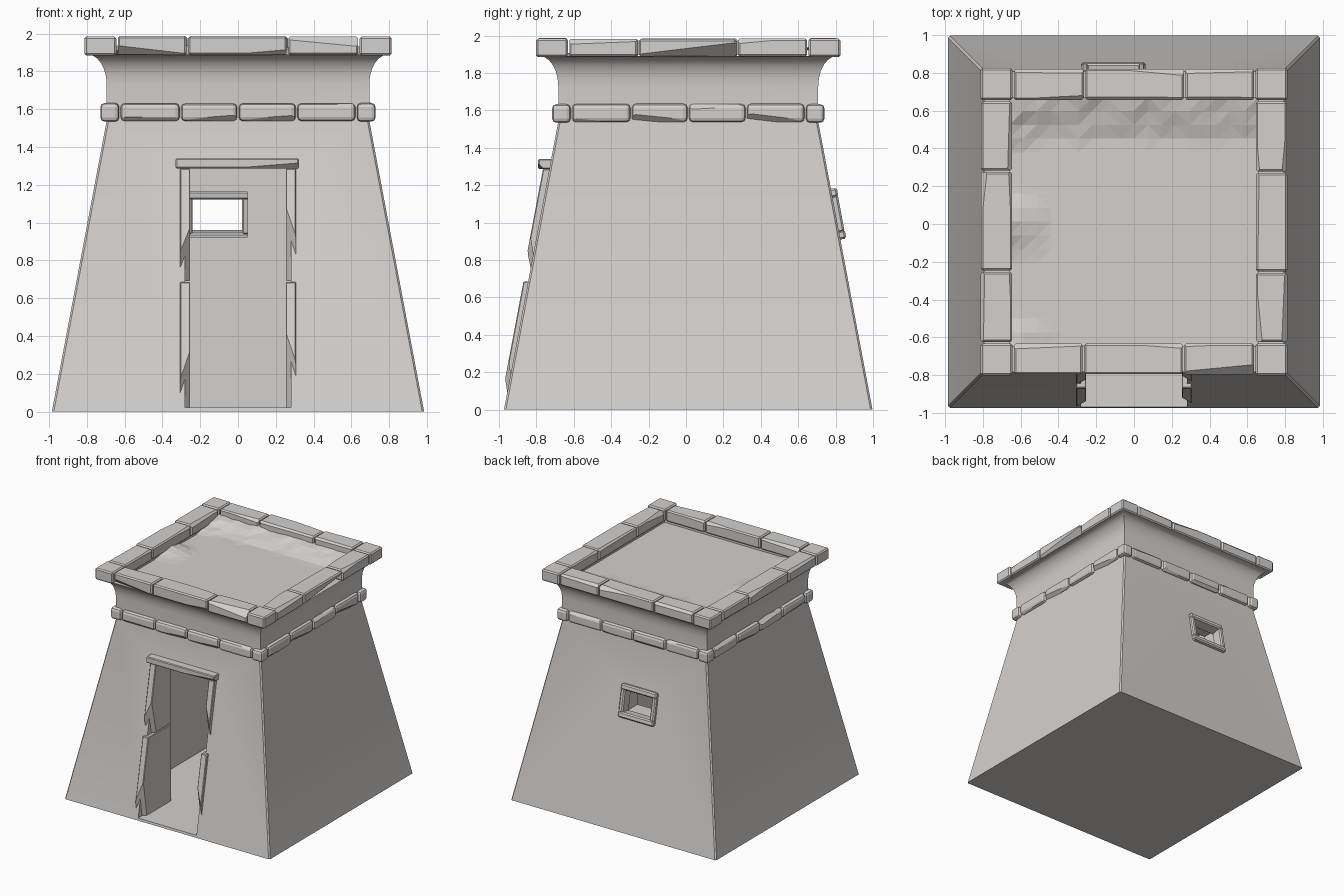
import bpy, bmesh, math, random
from mathutils import Vector, Matrix

if "Cube" in bpy.data.objects:
    bpy.data.objects.remove(bpy.data.objects["Cube"])

random.seed(4)
YC = 0.012                                  # building centre in y
BASE, TOP, WALL_H = 0.985, 0.695, 1.54
SLOPE = (BASE - TOP) / WALL_H

stone_mat = bpy.data.materials.new("pale warm stone")
stone_mat.diffuse_color = (0.66, 0.63, 0.61, 1)
stone_mat.use_nodes = True
stone_mat.node_tree.nodes["Principled BSDF"].inputs["Base Color"].default_value = stone_mat.diffuse_color


def finish(bm, name, smooth=None):
    bmesh.ops.recalc_face_normals(bm, faces=bm.faces)
    me = bpy.data.meshes.new(name)
    bm.to_mesh(me)
    bm.free()
    me.materials.append(stone_mat)
    ob = bpy.data.objects.new(name, me)
    bpy.context.collection.objects.link(ob)
    if smooth:
        bpy.ops.object.select_all(action='DESELECT')
        ob.select_set(True)
        bpy.context.view_layer.objects.active = ob
        bpy.ops.object.shade_smooth_by_angle(angle=math.radians(smooth))
    return ob


def stone(target, lo, hi, bevel=0.008, seg=1, chips=(), warp=None, matrix=None):
    """Add a bevelled block to target; each chip is (point, normal) slicing off a flake."""
    bm = bmesh.new()
    bmesh.ops.create_cube(bm, size=1)
    for v in bm.verts:
        v.co = Vector([(l + h) / 2 + c * (h - l) for l, h, c in zip(lo, hi, v.co)])
        if warp:
            v.co = warp(v.co)
    bmesh.ops.bevel(bm, geom=bm.edges[:], offset=bevel, segments=seg, profile=0.5, affect='EDGES')
    for point, normal in chips:
        cut = bmesh.ops.bisect_plane(bm, geom=bm.verts[:] + bm.edges[:] + bm.faces[:],
                                     plane_co=point, plane_no=normal, clear_outer=True)
        edges = [e for e in cut['geom_cut'] if isinstance(e, bmesh.types.BMEdge)]
        if edges:
            bmesh.ops.edgeloop_fill(bm, edges=edges)
    if matrix:
        bmesh.ops.transform(bm, matrix=matrix, verts=bm.verts)
    me = bpy.data.meshes.new("tmp")
    bm.to_mesh(me)
    bm.free()
    target.from_mesh(me)
    bpy.data.meshes.remove(me)


def course(name, inner, outer, joints, z0, z1, bevel, seg):
    """Square ring of stones: corner blocks plus straight runs on four sides."""
    bm = bmesh.new()
    for k in range(4):
        m = Matrix.Translation((0, YC, 0)) @ Matrix.Rotation(k * math.pi / 2, 4, 'Z')
        c = joints[-1]
        stone(bm, (c + 0.004, -outer - 0.003, z0 - 0.003), (outer + 0.003, -c - 0.004, z1), bevel, seg, matrix=m)
        for a, b in zip(joints, joints[1:]):
            j = random.uniform(-0.003, 0.003)
            x = random.uniform(a, b)
            # shallow flakes off the outer upper or lower arris
            s = random.choice((1, -1))
            z = z1 if s > 0 else z0
            n = Vector((random.uniform(-0.12, 0.12), -1, s))
            chips = [(Vector((x, -outer + 0.014, z - s * 0.006)), n)]
            chips.append((Vector((x, -inner - 0.008, z1 - 0.006)),
                          Vector((random.uniform(-0.1, 0.1), 1, 1))))
            stone(bm, (a + 0.004, -outer + j, z0), (b - 0.004, -inner, z1 + j), bevel, seg, chips, matrix=m)
    return finish(bm, name)


# Battered walls and hollow cornice, swept as square rings
bm = bmesh.new()
profile = [(BASE, 0), (TOP, WALL_H), (TOP, 1.73)]
for i in range(1, 7):
    t = math.pi / 2 * i / 6
    profile.append((TOP + 0.10 * (1 - math.cos(t)), 1.73 + 0.16 * math.sin(t)))
profile += [(0.66, 1.89), (0.66, 1.86)]
rings = []
for h, z in profile:
    rings.append([bm.verts.new((sx * h, YC + sy * h, z))
                  for sx, sy in ((-1, -1), (1, -1), (1, 1), (-1, 1))])
for r0, r1 in zip(rings, rings[1:]):
    for i in range(4):
        bm.faces.new((r0[i], r0[(i + 1) % 4], r1[(i + 1) % 4], r1[i]))
bm.faces.new(rings[0][::-1])
bm.faces.new(rings[-1])
corner = [e for e in bm.edges if abs(e.verts[0].co.z - e.verts[1].co.z) > 1]
bmesh.ops.bevel(bm, geom=corner, offset=0.01, segments=1, affect='EDGES')
walls = finish(bm, "walls")

# Cut the room, doorway and rear window hole
cutters = [((-0.59, YC - 0.57, 0.02), (0.59, YC + 0.58, 1.5)),
           ((-0.28, -1.2, 0.02), (0.28, -0.4, 1.30)),
           ((-0.262, 0.4, 0.925), (0.05, 1.2, 1.163))]
for lo, hi in cutters:
    cb = bmesh.new()
    bmesh.ops.create_cube(cb, size=1)
    for v in cb.verts:
        v.co = Vector([(l + h) / 2 + c * (h - l) for l, h, c in zip(lo, hi, v.co)])
    cutter = finish(cb, "cutter")
    cutter.hide_render = True
    mod = walls.modifiers.new("cut", 'BOOLEAN')
    mod.operation, mod.solver, mod.object = 'DIFFERENCE', 'EXACT', cutter
    bpy.context.view_layer.update()
    cut_mesh = bpy.data.meshes.new_from_object(walls.evaluated_get(bpy.context.evaluated_depsgraph_get()))
    walls.modifiers.clear()
    walls.data = cut_mesh
    bpy.data.objects.remove(cutter)
bpy.ops.object.select_all(action='DESELECT')
walls.select_set(True)
bpy.context.view_layer.objects.active = walls
bpy.ops.object.shade_smooth_by_angle(angle=math.radians(25))

# Stone courses
course("rounded_band", 0.62, 0.725, [-0.625, -0.305, 0.0, 0.31, 0.625], 1.537, 1.633, 0.022, 2)
course("roof_parapet", 0.645, 0.81, [-0.64, -0.268, 0.262, 0.64], 1.888, 1.984, 0.01, 1)

# Door jambs, two stones per side, following the sloped wall
bm = bmesh.new()
for s in (-1, 1):
    for z0, z1, out in ((0.0, 0.686, 0.025), (0.692, 1.287, 0.034)):
        def lean(co, out=out):
            if co.y < -0.8:
                co.y = YC - BASE + SLOPE * co.z - out
            return co
        zm = random.uniform(z0 + 0.15, z1 - 0.15)
        front = YC - BASE + SLOPE * zm - out
        chip = (Vector((s * 0.262, front + 0.008, zm)),
                Vector((-s, -1, -SLOPE + random.uniform(-0.04, 0.04))))
        xs = sorted((s * 0.253, s * 0.308))
        stone(bm, (xs[0], -1, z0), (xs[1], -0.55, z1), 0.005, 1, [chip], lean)
finish(bm, "door_jambs")

# Lintel over the door
bm = bmesh.new()
stone(bm, (-0.33, -0.79, 1.287), (0.322, -0.55, 1.34), 0.006, 1,
      [(Vector((0.15, -0.78, 1.292)), Vector((0.08, -1, -1)))])
finish(bm, "door_lintel")

# Window frame on the rear wall, tilted with the slope
bm = bmesh.new()
zc = 1.045
m = (Matrix.Translation((-0.11, YC + BASE - SLOPE * zc, zc)) @
     Matrix.Rotation(math.atan(SLOPE), 4, 'X'))
W, H, w, h = 0.17, 0.138, 0.13, 0.09
for s in (-1, 1):
    z0, z1 = sorted((s * h, s * H))
    stone(bm, (-W, -0.07, z0), (W, 0.032, z1), 0.01, 1, matrix=m)
    x0, x1 = sorted((s * w, s * W))
    stone(bm, (x0, -0.068, -h - 0.01), (x1, 0.03, h + 0.01), 0.01, 1, matrix=m)
finish(bm, "window_frame")

# Sand drifted against the back and left of the roof
bm = bmesh.new()
bmesh.ops.create_grid(bm, x_segments=18, y_segments=18, size=0.66)
for v in bm.verts:
    x, y = v.co.x, v.co.y
    back = max(0, (y - 0.42 - random.uniform(0, 0.05)) / 0.24) if x > -0.62 else 0.7 * max(0, (y - 0.4) / 0.26)
    lump = max(0, math.cos(y * 9.5 + 0.1)) if y < 0.4 else 0.3
    left = lump * max(0, (-0.42 - x - random.uniform(0, 0.05)) / 0.24)
    v.co.z = 1.868 + 0.075 * min(1, back) + 0.05 * min(1, left)
    v.co.y += YC
bmesh.ops.triangulate(bm, faces=bm.faces)
bmesh.ops.dissolve_limit(bm, angle_limit=0.02, verts=bm.verts, edges=bm.edges)
finish(bm, "roof_sand")
